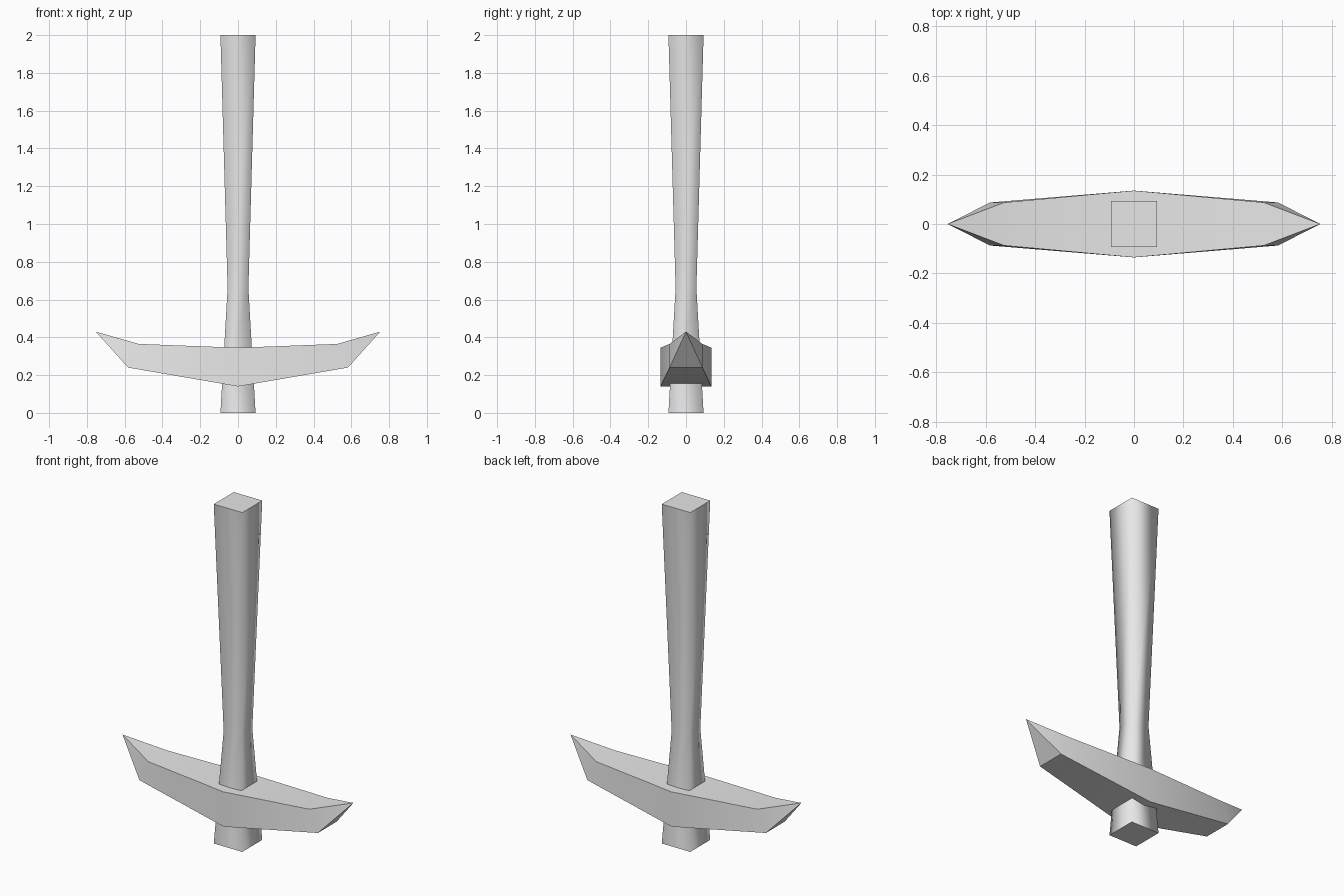
import bpy
import bmesh

cube = bpy.data.objects.get("Cube")
if cube:
    bpy.data.objects.remove(cube, do_unlink=True)

grey = bpy.data.materials.new("plain_grey")
grey.use_nodes = True
grey.diffuse_color = (0.8, 0.8, 0.8, 1)
grey.node_tree.nodes["Principled BSDF"].inputs["Base Color"].default_value = (0.8, 0.8, 0.8, 1)


def finish(bm, name):
    bmesh.ops.recalc_face_normals(bm, faces=bm.faces)
    mesh = bpy.data.meshes.new(name)
    bm.to_mesh(mesh)
    bm.free()
    mesh.materials.append(grey)
    obj = bpy.data.objects.new(name, mesh)
    bpy.context.collection.objects.link(obj)
    return obj


def bridge(bm, a, b):
    for i in range(4):
        j = (i + 1) % 4
        bm.faces.new((a[i], a[j], b[j], b[i])).smooth = True


# Handle: square shaft with a waist, soft corners and crisp flat ends
bm = bmesh.new()
rings = []
for z, r in ((0, 0.093), (0.66, 0.055), (2, 0.093)):
    rings.append([bm.verts.new((sx * r, sy * r, z))
                  for sx, sy in ((-1, -1), (1, -1), (1, 1), (-1, 1))])
for a, b in zip(rings, rings[1:]):
    bridge(bm, a, b)
for ring in (rings[0], rings[-1]):
    cap = bm.faces.new(ring)
    cap.smooth = False
    for edge in cap.edges:
        edge.smooth = False
finish(bm, "handle")


# Pick head: thick middle section, tapering to an upturned point on each side
def head_ring(bm, x_top, z_top, y_top, x_low, z_low, y_low):
    return [bm.verts.new(p) for p in ((x_low, -y_low, z_low), (x_low, y_low, z_low),
                                      (x_top, y_top, z_top), (x_top, -y_top, z_top))]


bm = bmesh.new()
middle = head_ring(bm, 0, 0.345, 0.135, 0, 0.14, 0.135)
for side in (-1, 1):
    end = head_ring(bm, side * 0.525, 0.365, 0.087, side * 0.582, 0.24, 0.087)
    bridge(bm, middle, end)
    tip = bm.verts.new((side * 0.753, 0, 0.43))
    for i in range(4):
        bm.faces.new((end[i], end[(i + 1) % 4], tip))
head = finish(bm, "pick_head")

# Keep only the strong corners of the head sharp
bpy.ops.object.select_all(action="DESELECT")
head.select_set(True)
bpy.context.view_layer.objects.active = head
bpy.ops.object.shade_smooth_by_angle(angle=0.52)
